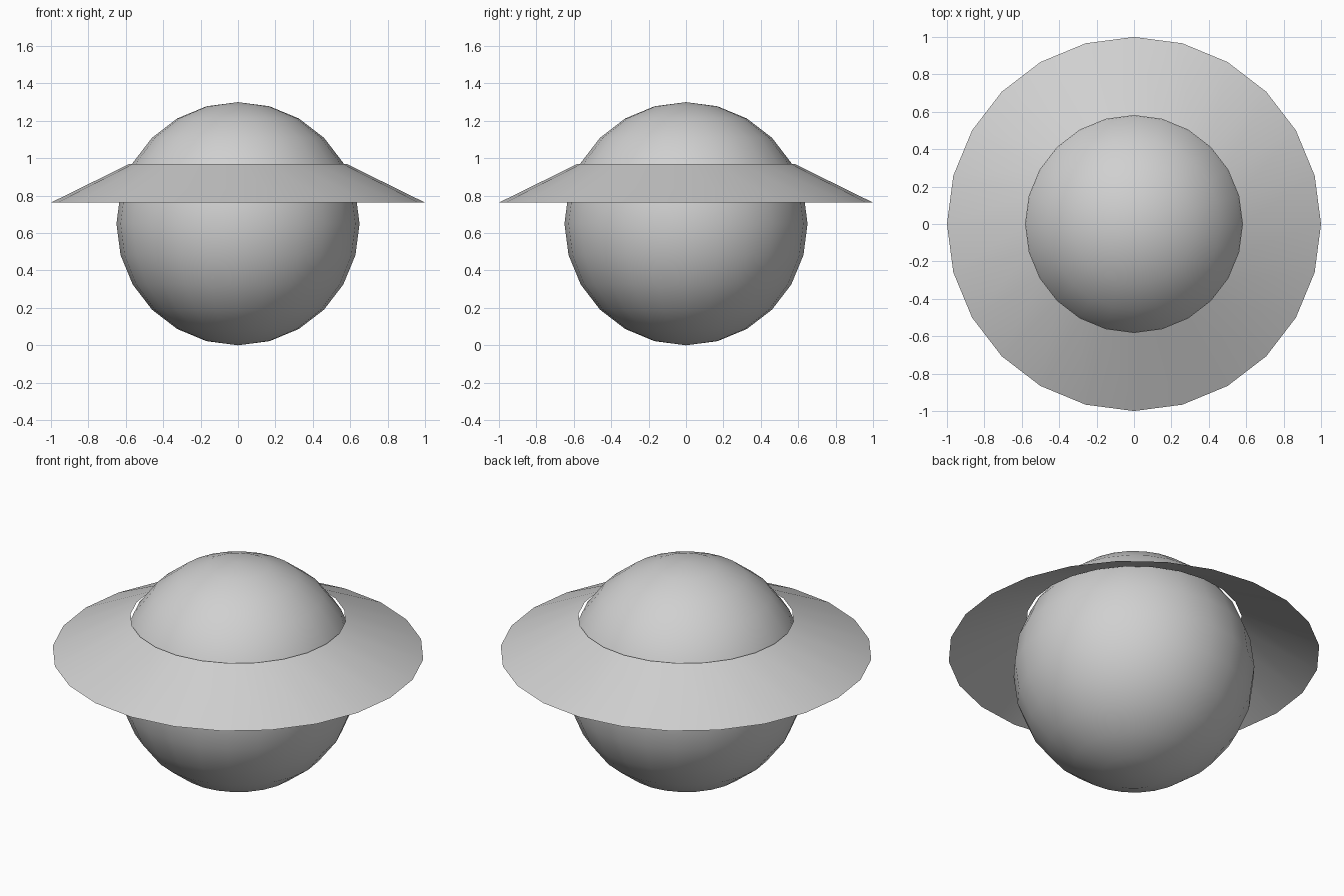
import bpy

SIDES = 24
BODY_RADIUS = 0.65
BRIM_LOW, BRIM_HIGH = 0.763, 0.97

cube = bpy.data.objects.get("Cube")
if cube:
    bpy.data.objects.remove(cube, do_unlink=True)

# Single plain grey
grey = bpy.data.materials.new("light_grey")
grey.use_nodes = True
colour = (0.63, 0.63, 0.63, 1)
grey.diffuse_color = colour
grey.node_tree.nodes["Principled BSDF"].inputs["Base Color"].default_value = colour


def finish(name):
    """Name, colour and smooth the part just added."""
    part = bpy.context.object
    part.name = part.data.name = name
    part.data.materials.append(grey)
    bpy.ops.object.shade_smooth()


# Round body
bpy.ops.mesh.primitive_uv_sphere_add(
    segments=SIDES, ring_count=SIDES // 2, radius=BODY_RADIUS,
    location=(0, 0, BODY_RADIUS))
finish("round_body")

# Open sloping brim, a thin sheet standing just clear of the body
bpy.ops.mesh.primitive_cone_add(
    vertices=SIDES, radius1=1, radius2=0.58, depth=BRIM_HIGH - BRIM_LOW,
    end_fill_type='NOTHING', location=(0, 0, (BRIM_LOW + BRIM_HIGH) / 2))
finish("sloping_brim")
